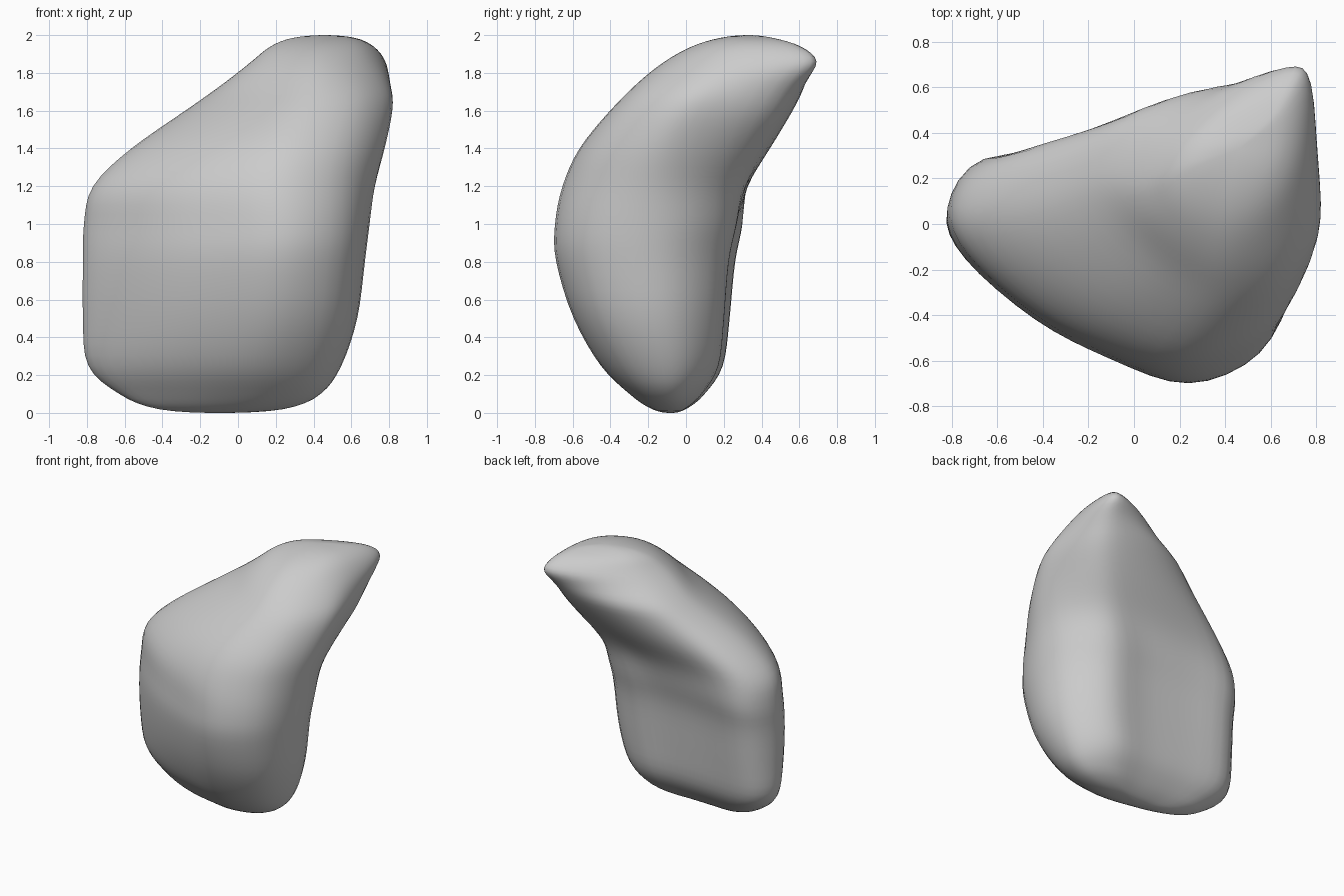
import bpy, bmesh

if "Cube" in bpy.data.objects:
    bpy.data.objects.remove(bpy.data.objects["Cube"])

# Rock outlines seen from above: low (rounded triangle), shoulder, and top (leaning to the back right tip)
LOW = [(-.82, .07), (-.74, -.14), (-.43, -.41), (-.1, -.58), (.24, -.69), (.55, -.56),
       (.68, -.27), (.64, .01), (.41, .235), (.08, .235), (-.3, .255), (-.67, .275)]
SHOULDER = [(-.2, .21), (-.16, .04), (-.02, -.13), (.16, -.27), (.38, -.35), (.62, -.27),
            (.78, -.06), (.8, .15), (.74, .47), (.56, .57), (.22, .555), (-.09, .42)]
TOP = [(.1, .22), (.12, .12), (.19, .04), (.3, -.02), (.43, -.05), (.57, 0),
       (.69, .12), (.76, .32), (.77, .62), (.68, .67), (.4, .55), (.18, .38)]

# Height, then left, right, front and back limits at that height
LIMITS = [
    (0, -.1, -.1, -.08, -.08), (.02, -.42, .24, -.18, 0), (.1, -.63, .44, -.3, .1),
    (.25, -.8, .55, -.455, .2), (.5, -.825, .635, -.6, .235), (.8, -.825, .675, -.695, .265),
    (1, -.82, .7, -.7, .31), (1.2, -.775, .73, -.66, .355), (1.4, -.57, .78, -.57, .46),
    (1.6, -.28, .82, -.405, .57), (1.75, -.07, .815, -.255, .645), (1.86, .07, .785, -.115, .7),
    (1.94, .17, .72, .03, .61), (1.985, .29, .62, .18, .46), (2, .46, .46, .33, .33)]


def spline(a, b, c, d, t):
    """Smooth curve from b to c."""
    return tuple(.5 * (2 * q + (r - p) * t + (2 * p - 5 * q + 4 * r - s) * t * t
                       + (3 * q - p - 3 * r + s) * t ** 3) for p, q, r, s in zip(a, b, c, d))


def smooth_outline(pts, steps=4):
    """Smooth a closed outline and scale it to the unit square."""
    n = len(pts)
    out = [spline(pts[i - 1], pts[i], pts[(i + 1) % n], pts[(i + 2) % n], k / steps)
           for i in range(n) for k in range(steps)]
    x0, x1 = min(p[0] for p in out), max(p[0] for p in out)
    y0, y1 = min(p[1] for p in out), max(p[1] for p in out)
    return [((x - x0) / (x1 - x0), (y - y0) / (y1 - y0)) for x, y in out]


def smooth_limits(rows, steps=4):
    """Smooth the limits over the height, rounding off both ends."""
    def beyond(end, nxt):
        return (nxt[0],) + tuple(2 * e - v for e, v in zip(end[1:], nxt[1:]))
    r = [beyond(rows[0], rows[1])] + rows + [beyond(rows[-1], rows[-2])]
    return [spline(*r[i:i + 4], k / steps) for i in range(len(r) - 3) for k in range(steps)][1:]


def ease(z, z0, z1):
    t = min(max((z - z0) / (z1 - z0), 0), 1)
    return t * t * (3 - 2 * t)


low, shoulder, top = (smooth_outline(o) for o in (LOW, SHOULDER, TOP))
bm = bmesh.new()
rings = []
for z, x0, x1, y0, y1 in smooth_limits(LIMITS):
    s, t = ease(z, .9, 1.7), ease(z, 1.65, 1.92)
    ring = []
    for a, b, c in zip(low, shoulder, top):
        u, v = (p + (q - p) * s + (r - q) * t for p, q, r in zip(a, b, c))
        ring.append(bm.verts.new((x0 + (x1 - x0) * u, y0 + (y1 - y0) * v, z)))
    rings.append(ring)

# Skin between the rings and close both ends
n = len(low)
for a, b in zip(rings, rings[1:]):
    for i in range(n):
        j = (i + 1) % n
        bm.faces.new((a[i], a[j], b[j], b[i]))
for ring, (z, x, _, y, _) in ((rings[0], LIMITS[0]), (rings[-1], LIMITS[-1])):
    pole = bm.verts.new((x, y, z))
    for i in range(n):
        bm.faces.new((ring[i], ring[(i + 1) % n], pole))

# Soften the creases a little, keeping the size
for _ in range(3):
    bmesh.ops.smooth_vert(bm, verts=[v for v in bm.verts if .1 < v.co.z < 1.97], factor=.4,
                          use_axis_x=True, use_axis_y=True, use_axis_z=False)
bmesh.ops.recalc_face_normals(bm, faces=bm.faces)
for f in bm.faces:
    f.smooth = True

mesh = bpy.data.meshes.new("rock")
bm.to_mesh(mesh)
bm.free()
rock = bpy.data.objects.new("rock", mesh)
bpy.context.collection.objects.link(rock)
